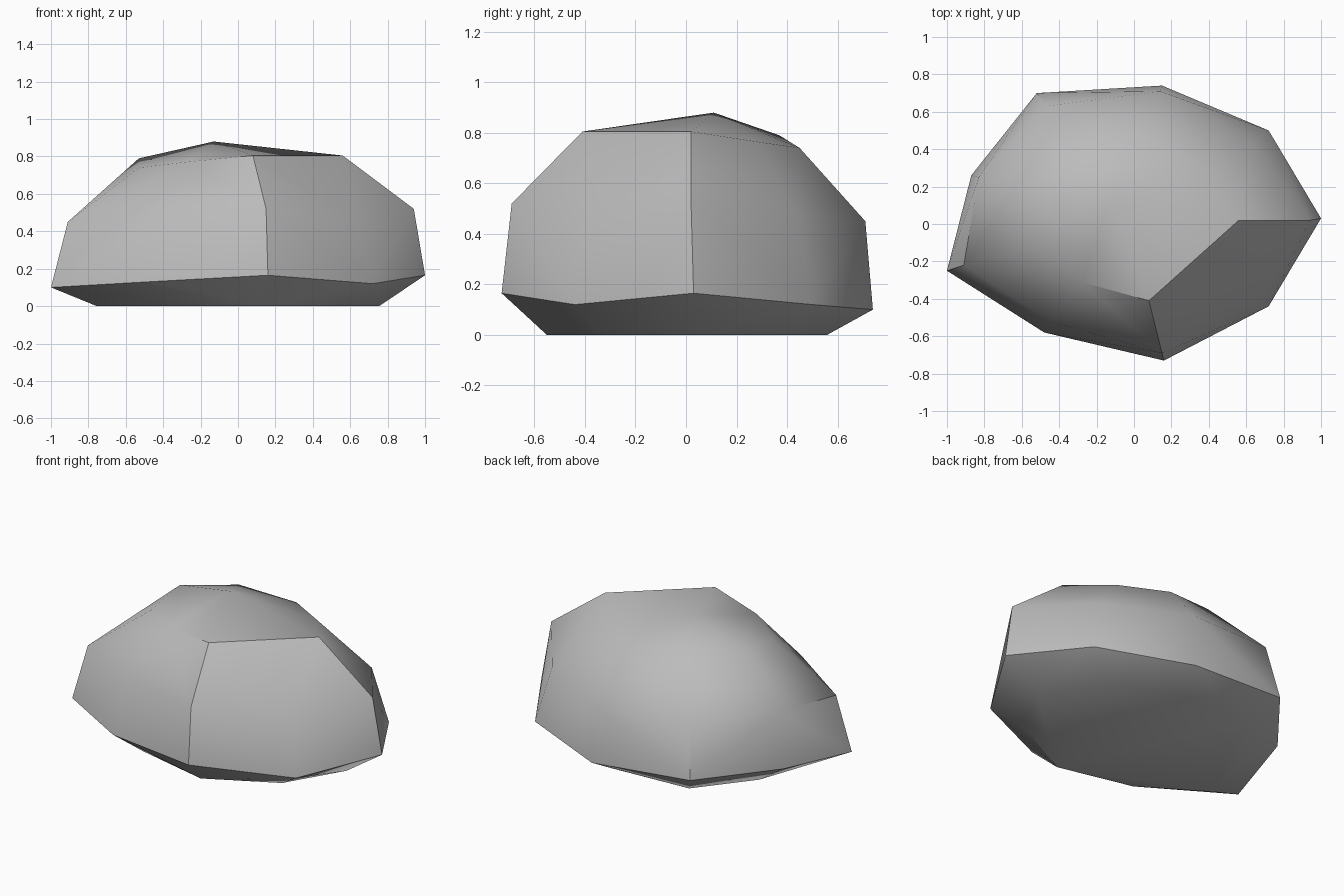
import bpy, bmesh, math

cube = bpy.data.objects.get("Cube")
if cube:
    bpy.data.objects.remove(cube)

# Stone colour
stone = bpy.data.materials.new("stone_grey")
stone.use_nodes = True
colour = (0.5, 0.5, 0.5, 1)
stone.diffuse_color = colour
bsdf = stone.node_tree.nodes["Principled BSDF"]
bsdf.inputs["Base Color"].default_value = colour
bsdf.inputs["Roughness"].default_value = 0.9

# Chipped outlines of the boulder: widest rim, shoulder and crown
rim = [(.16, -.73, .165), (.72, -.44, .12), (1, .03, .165),
       (.72, .5, .12), (.15, .74, .1), (-.52, .7, .15),
       (-.87, .26, .15), (-1, -.25, .1), (-.48, -.58, .13)]
shoulder = [(.15, -.69, .52), (.65, -.39, .47), (.94, .02, .52),
            (.64, .44, .47), (.14, .71, .45), (-.47, .63, .5),
            (-.83, .25, .5), (-.91, -.22, .45), (-.45, -.52, .47)]
crown = [(.08, -.41, .805), (.36, -.22, .765), (.56, .02, .805),
         (.36, .28, .765), (.1, .45, .74), (-.25, .37, .79),
         (-.53, .17, .79), (-.53, -.12, .74), (-.28, -.31, .77)]
peak = (-.13, .11, .88)

# Flat base tapers in below the rim
base = [(x * .755, y * .755, 0) for x, y, z in rim]

# Wrap a faceted skin around the outlines
bm = bmesh.new()
for point in base + rim + shoulder + crown + [peak]:
    bm.verts.new(point)
bmesh.ops.convex_hull(bm, input=bm.verts[:], use_existing_faces=False)
loose = [v for v in bm.verts if not v.link_faces]
bmesh.ops.delete(bm, geom=loose, context="VERTS")
bmesh.ops.dissolve_limit(bm, angle_limit=math.radians(1),
                         verts=bm.verts[:], edges=bm.edges[:])
bmesh.ops.recalc_face_normals(bm, faces=bm.faces[:])
mesh = bpy.data.meshes.new("boulder")
bm.to_mesh(mesh)
bm.free()

boulder = bpy.data.objects.new("boulder", mesh)
bpy.context.collection.objects.link(boulder)
mesh.materials.append(stone)

# Soft facets with crisp ridges
bpy.ops.object.select_all(action="DESELECT")
boulder.select_set(True)
bpy.context.view_layer.objects.active = boulder
bpy.ops.object.shade_smooth_by_angle(angle=math.radians(32))
